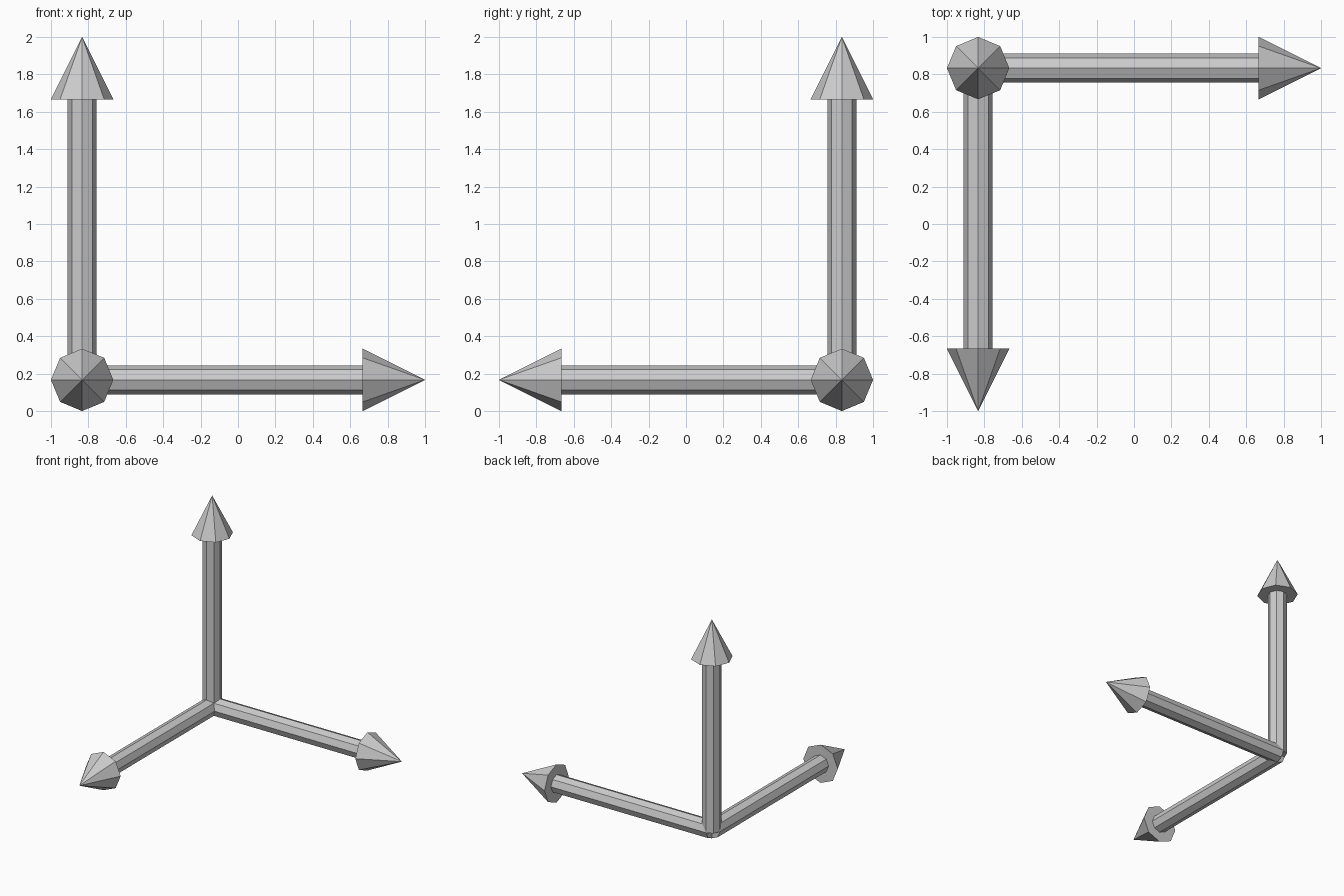
import bpy
import math
from mathutils import Euler, Vector

if "Cube" in bpy.data.objects:
    bpy.data.objects.remove(bpy.data.objects["Cube"])

SIDES = 8
HEAD_R, HEAD_LEN = 1 / 6, 1 / 3
SHAFT_R, SHAFT_LEN = 0.0775, 1.5
CORNER = Vector((-1 + HEAD_R, 1 - HEAD_R, HEAD_R))


def add_part(name, r_base, r_tip, start, length, rot):
    """Eight-sided cylinder or cone running along the arrow direction."""
    rotation = Euler(rot)
    centre = Vector((0, 0, start + length / 2))
    centre.rotate(rotation)
    bpy.ops.mesh.primitive_cone_add(vertices=SIDES, radius1=r_base, radius2=r_tip,
                                    depth=length, location=CORNER + centre,
                                    rotation=rot)
    bpy.context.object.name = name


# Three arrows from one corner: up, to the right and to the front
directions = {
    "up": (0, 0, 0),
    "right": (0, math.pi / 2, 0),
    "front": (math.pi / 2, 0, 0),
}
for name, rot in directions.items():
    add_part(name + "_arrow_shaft", SHAFT_R, SHAFT_R, 0, SHAFT_LEN, rot)
    add_part(name + "_arrow_head", HEAD_R, 0, SHAFT_LEN, HEAD_LEN, rot)
